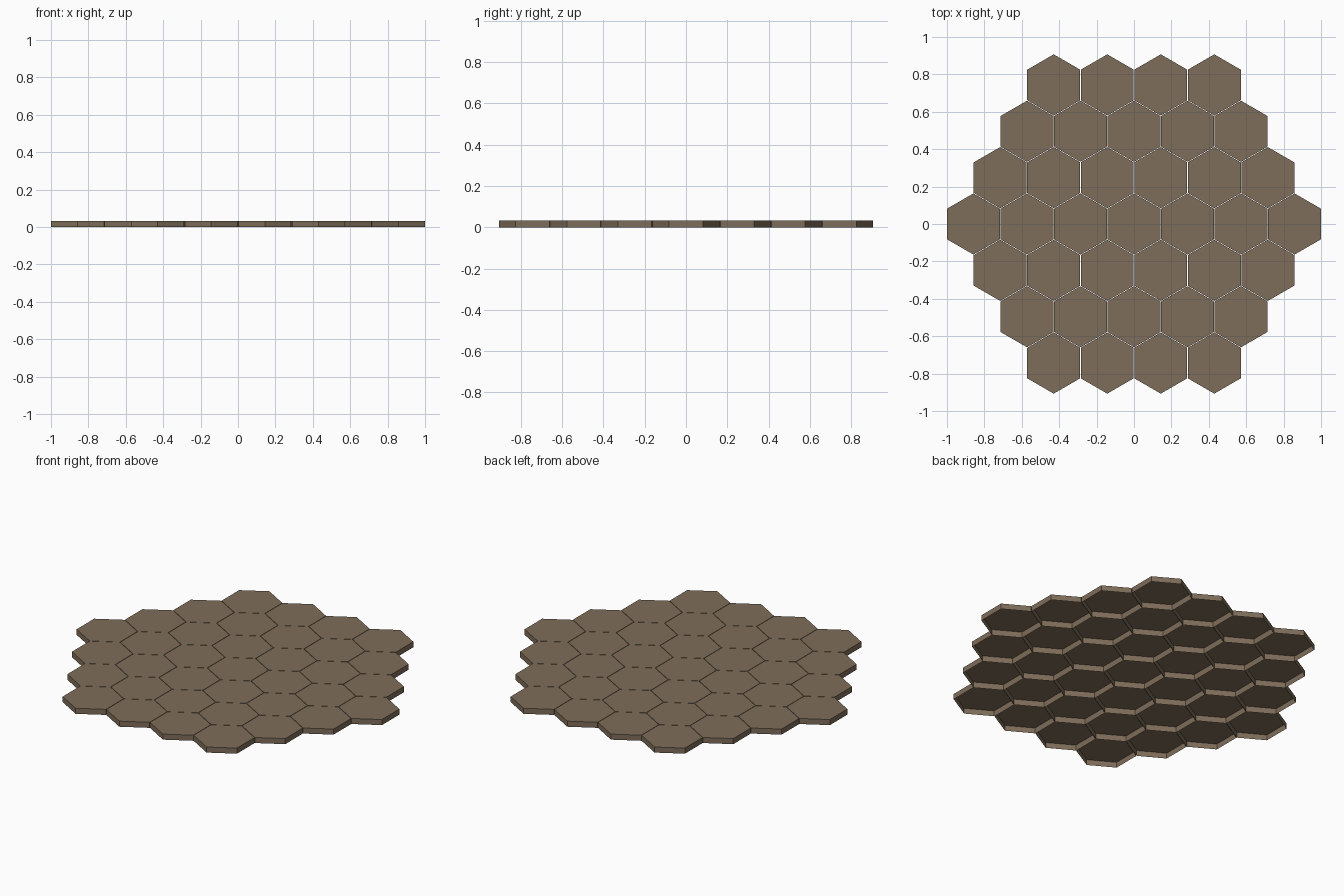
import bpy, bmesh
from math import sin, cos, radians, sqrt

if "Cube" in bpy.data.objects:
    bpy.data.objects.remove(bpy.data.objects["Cube"])

RINGS = 3            # rings of tiles around the centre
GAP = 0.003          # hairline joint between tiles
HEIGHT = 0.033
PITCH = (2 + GAP) / (2 * RINGS + 1)
RADIUS = (PITCH - GAP) / sqrt(3)

mat = bpy.data.materials.new("brown_stone")
mat.diffuse_color = (0.21, 0.155, 0.1, 1)
mat.use_nodes = True
mat.node_tree.nodes["Principled BSDF"].inputs["Base Color"].default_value = mat.diffuse_color

# One hexagonal tile: a top face and skirt walls, open underneath
bm = bmesh.new()
corners = [(RADIUS * cos(radians(30 + 60 * i)), RADIUS * sin(radians(30 + 60 * i)))
           for i in range(6)]
low = [bm.verts.new((x, y, 0)) for x, y in corners]
high = [bm.verts.new((x, y, HEIGHT)) for x, y in corners]
bm.faces.new(high)
for i in range(6):
    j = (i + 1) % 6
    bm.faces.new((low[i], low[j], high[j], high[i]))
mesh = bpy.data.meshes.new("hex_tile")
bm.to_mesh(mesh)
bm.free()
mesh.materials.append(mat)

# Rows of tiles forming a large hexagon
for row in range(-RINGS, RINGS + 1):
    count = 2 * RINGS + 1 - abs(row)
    for k in range(count):
        tile = bpy.data.objects.new("hex_tile", mesh)
        tile.location = ((k - (count - 1) / 2) * PITCH, row * PITCH * sqrt(3) / 2, 0)
        bpy.context.collection.objects.link(tile)
